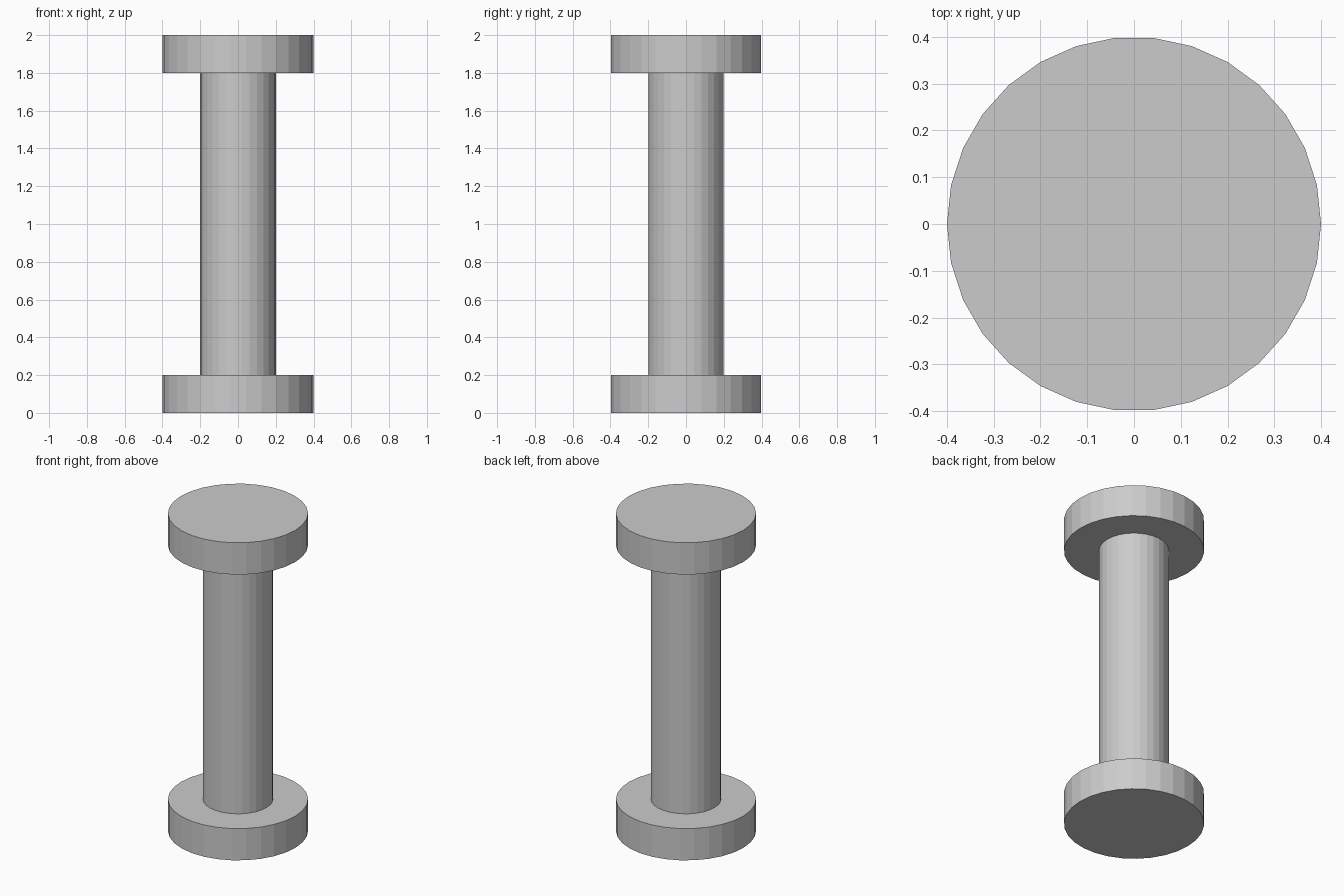
import bpy, bmesh
from math import cos, sin, tau

if "Cube" in bpy.data.objects:
    bpy.data.objects.remove(bpy.data.objects["Cube"])

SIDES = 30


def disc_prism(bm, radius, z0, z1):
    """Closed flat-sided cylinder with its first corner on +x."""
    ring = [bm.verts.new((radius * cos(tau * i / SIDES), radius * sin(tau * i / SIDES), z0))
            for i in range(SIDES)]
    base = bm.faces.new(ring)
    ret = bmesh.ops.extrude_face_region(bm, geom=[base], use_keep_orig=True)
    top = [g for g in ret["geom"] if isinstance(g, bmesh.types.BMVert)]
    bmesh.ops.translate(bm, verts=top, vec=(0, 0, z1 - z0))
    bmesh.ops.recalc_face_normals(bm, faces=bm.faces)


def make_part(name, radius, z0, z1):
    bm = bmesh.new()
    disc_prism(bm, radius, z0, z1)
    mesh = bpy.data.meshes.new(name)
    bm.to_mesh(mesh)
    bm.free()
    obj = bpy.data.objects.new(name, mesh)
    bpy.context.collection.objects.link(obj)


# Two end discs joined by a slim shaft
make_part("bottom_flange", 0.4, 0.0, 0.2)
make_part("shaft", 0.2, 0.2, 1.8)
make_part("top_flange", 0.4, 1.8, 2.0)
